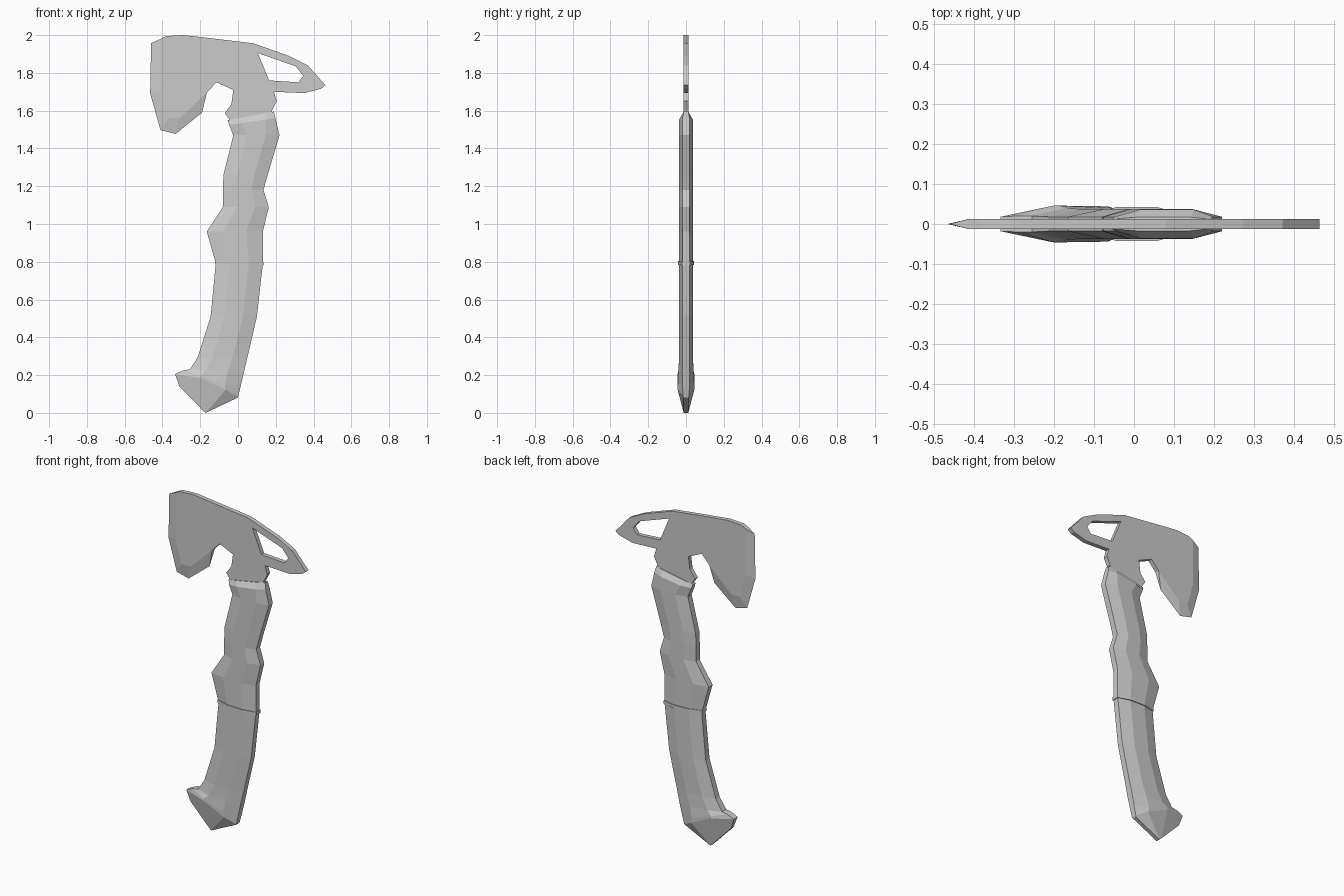
import bpy, bmesh
from mathutils import Vector

if "Cube" in bpy.data.objects:
    bpy.data.objects.remove(bpy.data.objects["Cube"])


def finish(bm, name):
    bmesh.ops.recalc_face_normals(bm, faces=bm.faces[:])
    me = bpy.data.meshes.new(name)
    bm.to_mesh(me)
    bm.free()
    ob = bpy.data.objects.new(name, me)
    bpy.context.collection.objects.link(ob)
    return ob


def ring(left, right, edge=0.018, mid=0.037, t=(0.3, 0.7)):
    """Eight-sided section: narrow at both ends, thick in the middle."""
    l, r = Vector(left), Vector(right)
    return [(l, edge), (l.lerp(r, t[0]), mid), (l.lerp(r, t[1]), mid), (r, edge)]


def loft(name, sections):
    bm = bmesh.new()
    loops = []
    for s in sections:
        front = [bm.verts.new((p[0], -y, p[1])) for p, y in s]
        back = [bm.verts.new((p[0], y, p[1])) for p, y in s]
        loops.append(front + back[::-1])
    for a, b in zip(loops, loops[1:]):
        for i in range(8):
            j = (i + 1) % 8
            bm.faces.new((a[i], a[j], b[j], b[i]))
    # end caps as strips so bent ends stay clean
    for c in (loops[0], loops[-1]):
        for i in range(3):
            bm.faces.new((c[i], c[i + 1], c[6 - i], c[7 - i]))
    return finish(bm, name)


# Upper grip with finger swells
loft("upper_grip", [
    ring((-0.055, 1.55), (0.19, 1.595), 0.012, 0.017, (0.25, 0.8)),
    ring((-0.047, 1.525), (0.198, 1.56), 0.018, 0.036, (0.25, 0.8)),
    ring((-0.025, 1.47), (0.22, 1.47)),
    ring((-0.077, 1.26), (0.157, 1.26)),
    ring((-0.08, 1.18), (0.135, 1.18)),
    ring((-0.08, 1.09), (0.163, 1.09)),
    ring((-0.165, 0.96), (0.132, 0.96)),
    ring((-0.12, 0.80), (0.132, 0.795)),
])

# Raised band between the grip halves
loft("grip_band", [
    ring((-0.121, 0.807), (0.135, 0.800), 0.021, 0.042),
    ring((-0.121, 0.788), (0.135, 0.781), 0.021, 0.042),
])

# Lower grip ending in a hooked, chamfered pommel
tip = [(Vector((-0.31, 0.14)), 0.012), (Vector((-0.185, 0.012)), 0.012),
       (Vector((-0.172, 0.0)), 0.012), (Vector((-0.003, 0.08)), 0.012)]
loft("lower_grip", [
    ring((-0.117, 0.80), (0.132, 0.795)),
    ring((-0.145, 0.51), (0.10, 0.51)),
    ring((-0.213, 0.295), (0.049, 0.29)),
    ring((-0.255, 0.23), (0.03, 0.21), 0.02, 0.04),
    [(Vector((-0.29, 0.225)), 0.02), (Vector((-0.2, 0.197)), 0.046),
     (Vector((-0.07, 0.15)), 0.044), (Vector((0.015, 0.145)), 0.018)],
    [(Vector((-0.333, 0.205)), 0.018), (Vector((-0.2, 0.185)), 0.046),
     (Vector((-0.065, 0.122)), 0.044), (Vector((0.0, 0.085)), 0.016)],
    tip,
])

# Axe head: flat plate with an opening and a sharpened blade edge
ridge = [(-0.41, 1.98), (-0.41, 1.70), (-0.37, 1.56), (-0.31, 1.56), (-0.165, 1.695)]
edge = [(-0.46, 1.957), (-0.465, 1.69), (-0.41, 1.497), (-0.33, 1.477), (-0.19, 1.59)]
rest = [(-0.115, 1.75), (-0.025, 1.71), (-0.035, 1.635), (-0.07, 1.587),
        (-0.04, 1.545), (-0.02, 1.50), (0.17, 1.54), (0.18, 1.60), (0.205, 1.65),
        (0.19, 1.70), (0.35, 1.693), (0.44, 1.716), (0.463, 1.735), (0.37, 1.84),
        (0.27, 1.89), (0.08, 1.957), (-0.20, 1.99), (-0.29, 2.0), (-0.38, 1.995)]
hole = [(0.105, 1.905), (0.305, 1.835), (0.345, 1.785), (0.32, 1.75), (0.165, 1.76)]
half = 0.013

bm = bmesh.new()
sides = []
for y in (-half, half):
    outer = [bm.verts.new((x, y, z)) for x, z in ridge + rest]
    inner = [bm.verts.new((x, y, z)) for x, z in hole]
    rim = [bm.edges.new((lp[i - 1], lp[i])) for lp in (outer, inner) for i in range(len(lp))]
    bmesh.ops.triangle_fill(bm, edges=rim, use_beauty=True, normal=(0, 1, 0))
    sides.append((outer, inner))
(fo, fi), (bo, bi) = sides
n = len(ridge)
for f, b, start in ((fo, bo, n - 1), (fi, bi, 0)):
    for i in range(start, len(f)):
        j = (i + 1) % len(f)
        bm.faces.new((f[i], f[j], b[j], b[i]))
ev = [bm.verts.new((x, 0, z)) for x, z in edge]
for side in (fo, bo):
    for i in range(n - 1):
        bm.faces.new((side[i], side[i + 1], ev[i + 1], ev[i]))
for i in (0, n - 1):
    bm.faces.new((fo[i], bo[i], ev[i]))
finish(bm, "axe_head")
